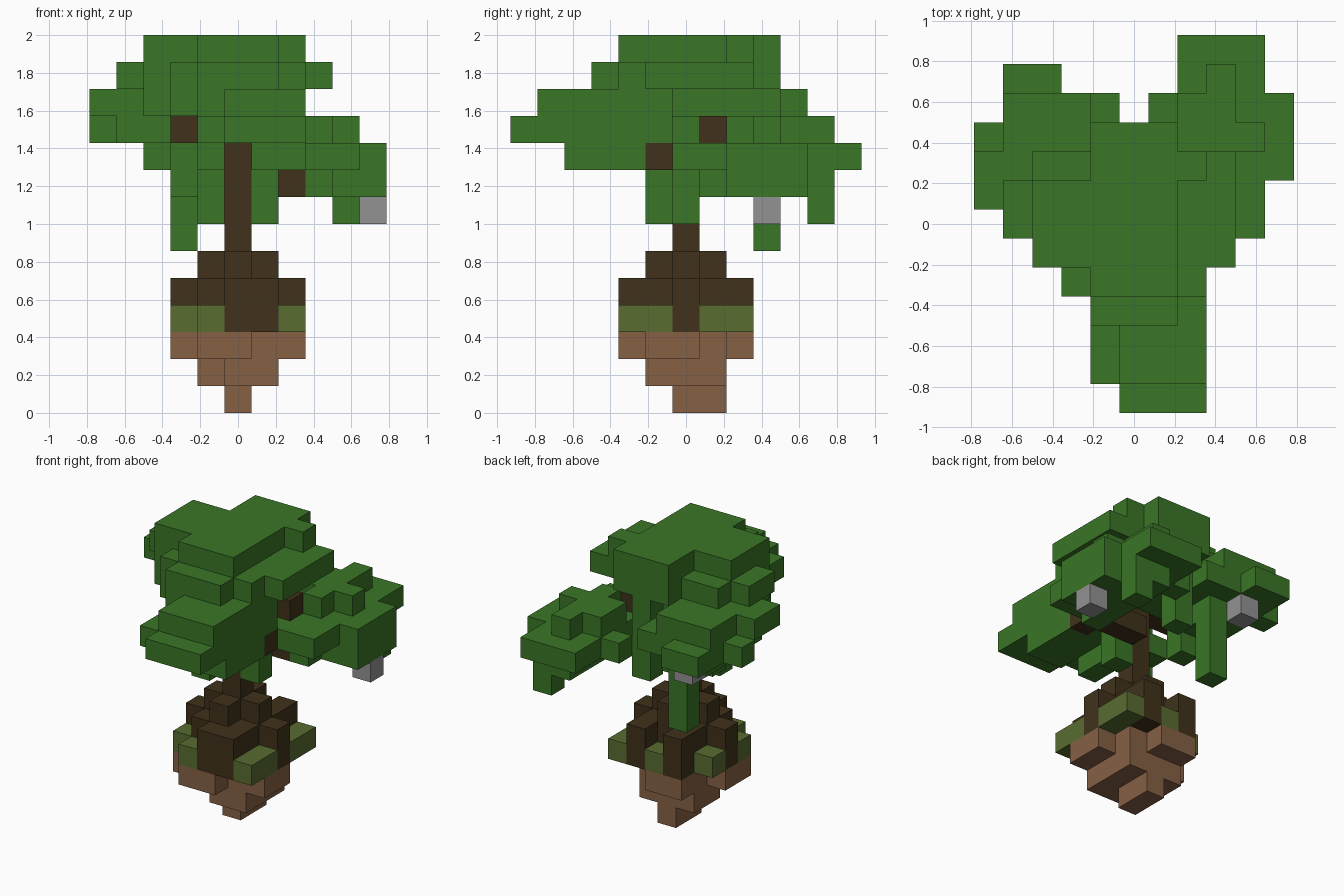
import bpy
import bmesh
from mathutils import Vector

cube = bpy.data.objects.get("Cube")
if cube:
    bpy.data.objects.remove(cube, do_unlink=True)

UNIT = 1 / 7  # edge of one block
blocks = {}   # grid cell -> part name


def span(value):
    low, high = value if isinstance(value, tuple) else (value, value)
    return range(low, high + 1)


def fill(part, x, y, z):
    """Fill an inclusive range of grid cells with blocks of one part."""
    for i in span(x):
        for j in span(y):
            for k in span(z):
                blocks[i, j, k] = part


def material(name, color):
    mat = bpy.data.materials.new(name)
    mat.use_nodes = True
    mat.diffuse_color = (*color, 1)
    mat.node_tree.nodes["Principled BSDF"].inputs["Base Color"].default_value = (*color, 1)
    return mat


# Hanging clump of earth
fill("earth", x=0, y=(0, 1), z=0)
fill("earth", x=(0, 1), y=(-1, 1), z=1)
fill("earth", x=-1, y=(0, 1), z=1)
fill("earth", x=(-1, 1), y=(-1, 1), z=2)
for side in (-2, 2):
    fill("earth", x=(-1, 0), y=side, z=2)
    fill("earth", x=side, y=(-1, 0), z=2)

# Grass ledges around the roots
fill("grass", x=2, y=(-2, -1), z=3)
fill("grass", x=2, y=(1, 2), z=3)
fill("grass", x=0, y=2, z=3)
fill("grass", x=-1, y=-2, z=3)
fill("grass", x=-2, y=-1, z=3)
fill("grass", x=-2, y=1, z=3)

# Root mound and trunk
fill("trunk", x=(-1, 1), y=(-1, 1), z=(3, 4))
fill("trunk", x=(0, 1), y=-2, z=(3, 4))
fill("trunk", x=-1, y=2, z=(3, 4))
fill("trunk", x=1, y=2, z=(3, 4))
fill("trunk", x=(-2, 2), y=0, z=(3, 4))
fill("trunk", x=(-1, 1), y=0, z=5)
fill("trunk", x=0, y=(-1, 1), z=5)

# Crown, top layers
fill("leaves", x=(-3, -2), y=(-1, 1), z=13)
fill("leaves", x=(-1, 1), y=(-2, 3), z=13)
fill("leaves", x=2, y=2, z=13)
fill("leaves", x=(-2, 2), y=(-2, 2), z=12)
fill("leaves", x=(-1, 1), y=(-3, 3), z=12)
fill("leaves", x=-3, y=(-1, 2), z=12)
fill("leaves", x=-4, y=(0, 1), z=12)
fill("leaves", x=3, y=(-1, 2), z=12)

# Crown, middle and front overhang
fill("leaves", x=(-2, 2), y=(-2, -1), z=11)
fill("leaves", x=(-2, 0), y=(0, 2), z=11)
fill("leaves", x=(-1, 2), y=-3, z=11)
fill("leaves", x=(0, 2), y=(-5, -4), z=11)
fill("leaves", x=(0, 2), y=-6, z=10)
fill("leaves", x=(-1, 2), y=(-5, -1), z=10)
fill("leaves", x=(-1, 1), y=0, z=10)
fill("leaves", x=(-1, 0), y=(1, 2), z=10)
fill("leaves", x=-1, y=(-4, -1), z=9)
fill("leaves", x=(1, 2), y=(-4, -2), z=9)

# Crown, rear overhang
fill("leaves", x=-3, y=(-1, 0), z=11)
fill("leaves", x=(-5, -3), y=(1, 2), z=11)
fill("leaves", x=(-4, -3), y=(1, 2), z=10)
fill("leaves", x=(-4, -2), y=(3, 4), z=11)
fill("leaves", x=(-5, -1), y=3, z=10)
fill("leaves", x=(-4, -1), y=4, z=10)
fill("leaves", x=(-4, -3), y=5, z=10)
fill("leaves", x=(-3, -2), y=(2, 3), z=9)

# Hanging foliage
fill("leaves", x=1, y=-1, z=9)
fill("leaves", x=1, y=0, z=(7, 9))
fill("leaves", x=-1, y=-1, z=(7, 8))
fill("leaves", x=-1, y=0, z=8)
fill("leaves", x=-2, y=1, z=(8, 9))
fill("leaves", x=-2, y=3, z=(6, 9))
fill("leaves", x=0, y=3, z=(8, 11))

# Side bough
fill("leaves", x=(2, 4), y=(4, 6), z=9)
fill("leaves", x=(2, 5), y=(2, 4), z=9)
fill("leaves", x=1, y=4, z=9)
fill("leaves", x=(2, 4), y=(0, 1), z=9)
fill("leaves", x=3, y=(2, 5), z=10)
fill("leaves", x=2, y=(3, 4), z=10)
fill("leaves", x=4, y=3, z=10)
fill("leaves", x=(3, 5), y=(2, 4), z=8)
fill("leaves", x=(3, 4), y=5, z=8)
fill("leaves", x=3, y=1, z=8)
fill("leaves", x=4, y=5, z=7)

# Trunk and branches replace the foliage they pass through
fill("trunk", x=0, y=0, z=(3, 10))
fill("trunk", x=(-2, -1), y=0, z=10)
fill("trunk", x=(1, 2), y=1, z=10)
fill("trunk", x=2, y=-1, z=9)
fill("trunk", x=(1, 2), y=1, z=8)

# Lanterns
fill("lantern", x=5, y=3, z=7)
fill("lantern", x=-3, y=4, z=9)

MATERIALS = {
    "leaves": material("leaf green", (0.042, 0.18, 0.02)),
    "trunk": material("dark bark", (0.052, 0.031, 0.011)),
    "grass": material("olive grass", (0.1, 0.15, 0.03)),
    "earth": material("brown earth", (0.24, 0.12, 0.06)),
    "lantern": material("stone grey", (0.29, 0.29, 0.29)),
}


def build(part):
    """Skin the outside of one part's blocks with flat faces."""
    bm = bmesh.new()
    for cell, owner in blocks.items():
        if owner != part:
            continue
        centre = Vector(cell) + Vector((0, 0, 0.5))
        for axis in range(3):
            for sign in (-1, 1):
                normal = Vector((0, 0, 0))
                normal[axis] = sign
                if tuple(int(c + n) for c, n in zip(cell, normal)) in blocks:
                    continue
                u = Vector((0, 0, 0))
                u[(axis + 1) % 3] = 0.5
                v = normal.cross(u)
                middle = centre + normal / 2
                ring = (middle - u - v, middle + u - v, middle + u + v, middle - u + v)
                bm.faces.new([bm.verts.new(p * UNIT) for p in ring])
    bmesh.ops.remove_doubles(bm, verts=bm.verts, dist=UNIT / 100)
    bmesh.ops.dissolve_limit(bm, angle_limit=0.01, verts=bm.verts, edges=bm.edges)
    mesh = bpy.data.meshes.new(part)
    bm.to_mesh(mesh)
    bm.free()
    mesh.materials.append(MATERIALS[part])
    bpy.context.collection.objects.link(bpy.data.objects.new(part, mesh))


for part_name in MATERIALS:
    build(part_name)
